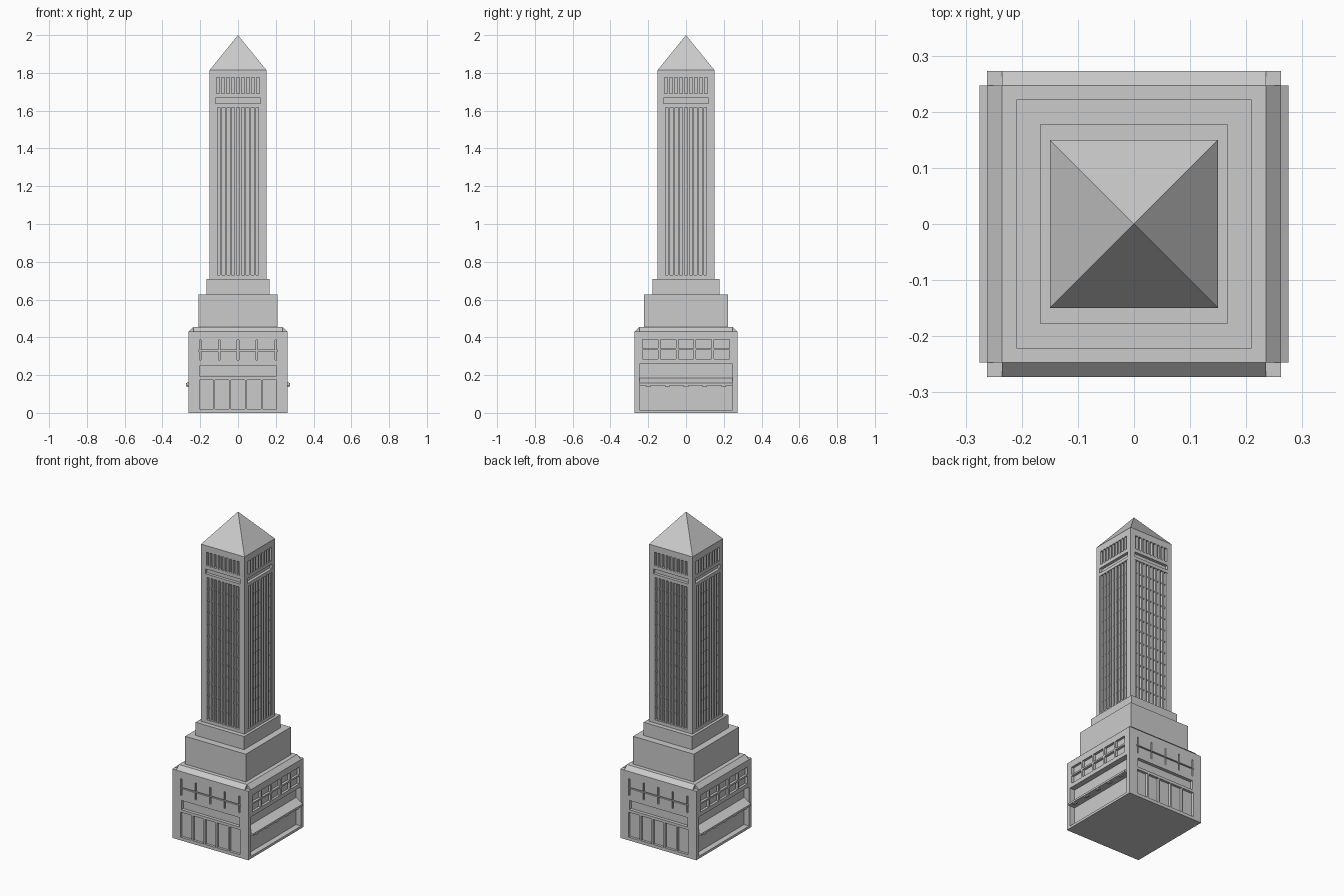
import bpy, bmesh

if "Cube" in bpy.data.objects:
    bpy.data.objects.remove(bpy.data.objects["Cube"])

SIDES = [('x', 1), ('x', -1), ('y', 1), ('y', -1)]


def make_object(name, bm):
    bmesh.ops.recalc_face_normals(bm, faces=bm.faces)
    mesh = bpy.data.meshes.new(name)
    bm.to_mesh(mesh)
    bm.free()
    ob = bpy.data.objects.new(name, mesh)
    bpy.context.collection.objects.link(ob)
    return ob


def add_box(bm, x0, x1, y0, y1, z0, z1):
    verts = bmesh.ops.create_cube(bm, size=1)['verts']
    for v in verts:
        v.co.x = x1 if v.co.x > 0 else x0
        v.co.y = y1 if v.co.y > 0 else y0
        v.co.z = z1 if v.co.z > 0 else z0


def boxes(name, items):
    bm = bmesh.new()
    for b in items:
        add_box(bm, *b)
    return make_object(name, bm)


def on_side(side, u0, u1, z0, z1, d0, d1):
    """Box on a wall: u runs along the wall, d is distance from the centre."""
    axis, s = side
    a, b = sorted((s * d0, s * d1))
    return (a, b, u0, u1, z0, z1) if axis == 'x' else (u0, u1, a, b, z0, z1)


def prism(name, side, profile, half):
    """Extrude a (distance, z) profile along a wall."""
    axis, s = side
    bm = bmesh.new()
    ends = []
    for u in (-half, half):
        ends.append([bm.verts.new((s * d, u, z) if axis == 'x' else (u, s * d, z))
                     for d, z in profile])
    bm.faces.new(ends[0])
    bm.faces.new(ends[1])
    n = len(profile)
    for i in range(n):
        j = (i + 1) % n
        bm.faces.new((ends[0][i], ends[0][j], ends[1][j], ends[1][i]))
    return make_object(name, bm)


def cut(ob, items):
    cutter = boxes('cutter', items)
    cutter.hide_render = True
    m = ob.modifiers.new('recesses', 'BOOLEAN')
    m.operation, m.object, m.solver = 'DIFFERENCE', cutter, 'EXACT'
    m.use_self = True
    bpy.context.view_layer.objects.active = ob
    bpy.ops.object.modifier_apply(modifier=m.name)
    bpy.data.objects.remove(cutter)


# Street-level block
BX, BY = 0.262, 0.273
base = boxes('base_block', [(-BX, BX, -BY, BY, 0, 0.43)])
recess = []
for side in SIDES:
    if side[0] == 'y':
        # doors, band recess and window grid grooves
        for i in range(5):
            c = (i - 2) * 0.084
            recess.append(on_side(side, c - 0.037, c + 0.037, 0.02, 0.175, BY - 0.015, BY + 0.05))
        recess.append(on_side(side, -0.2, 0.2, 0.192, 0.25, BY - 0.02, BY + 0.05))
        for i in range(5):
            c = (i - 2) * 0.1
            recess.append(on_side(side, c - 0.004, c + 0.004, 0.28, 0.385, BY - 0.01, BY + 0.05))
        recess.append(on_side(side, -0.21, 0.21, 0.324, 0.332, BY - 0.01, BY + 0.05))
    else:
        # shopfront opening and two rows of windows
        recess.append(on_side(side, -0.247, 0.247, 0.015, 0.26, BX - 0.035, BX + 0.05))
        for i in range(5):
            c = (i - 2) * 0.095
            for z in (0.285, 0.342):
                recess.append(on_side(side, c - 0.041, c + 0.041, z, z + 0.047,
                                      BX - 0.015, BX + 0.05))
cut(base, recess)

# Awnings with small brackets
for side in SIDES[:2]:
    prism('awning', side, [(0.225, 0.185), (0.275, 0.157), (0.275, 0.145), (0.225, 0.145)], 0.247)
    boxes('awning_brackets', [on_side(side, y - 0.012, y + 0.012, 0.138, 0.146, 0.255, 0.272)
                              for y in (-0.2, -0.1, 0, 0.1, 0.2)])

# Sloped parapet with notched corners
prism('parapet_x', ('x', 1), [(-BX, 0.43), (-0.235, 0.455), (0.235, 0.455), (BX, 0.43)], 0.247)
prism('parapet_y', ('y', 1), [(-BY, 0.43), (-0.247, 0.455), (0.247, 0.455), (BY, 0.43)], 0.235)

# Stepped tiers
boxes('lower_tier', [(-0.209, 0.209, -0.222, 0.222, 0.45, 0.628)])
boxes('upper_tier', [(-0.167, 0.167, -0.178, 0.178, 0.62, 0.71)])

# Tower shaft with recesses
T = 0.15
shaft = boxes('tower_shaft', [(-T, T, -T, T, 0.70, 1.815)])
recess, mullions, rails = [], [], []
for side in SIDES:
    recess.append(on_side(side, -0.12, 0.12, 0.73, 1.618, T - 0.018, T + 0.05))
    recess.append(on_side(side, -0.12, 0.12, 1.638, 1.668, T - 0.018, T + 0.05))
    for i in range(9):
        c = (i - 4) * 0.0265
        recess.append(on_side(side, c - 0.008, c + 0.008, 1.69, 1.775, T - 0.015, T + 0.05))
    for i in range(10):
        c = (i - 4.5) * 0.0255
        mullions.append(on_side(side, c - 0.005, c + 0.005, 0.73, 1.618, T - 0.02, T - 0.002))
    for i in range(1, 12):
        z = 0.73 + i * 0.074
        rails.append(on_side(side, -0.12, 0.12, z - 0.004, z + 0.004, T - 0.02, T - 0.011))
cut(shaft, recess)
boxes('tower_mullions', mullions)
boxes('tower_floor_rails', rails)

# Pyramid roof
bm = bmesh.new()
ring = [bm.verts.new((x * T, y * T, 1.815)) for x, y in ((-1, -1), (1, -1), (1, 1), (-1, 1))]
tip = bm.verts.new((0, 0, 2.0))
bm.faces.new(ring)
for i in range(4):
    bm.faces.new((ring[i], ring[(i + 1) % 4], tip))
make_object('pyramid_roof', bm)
